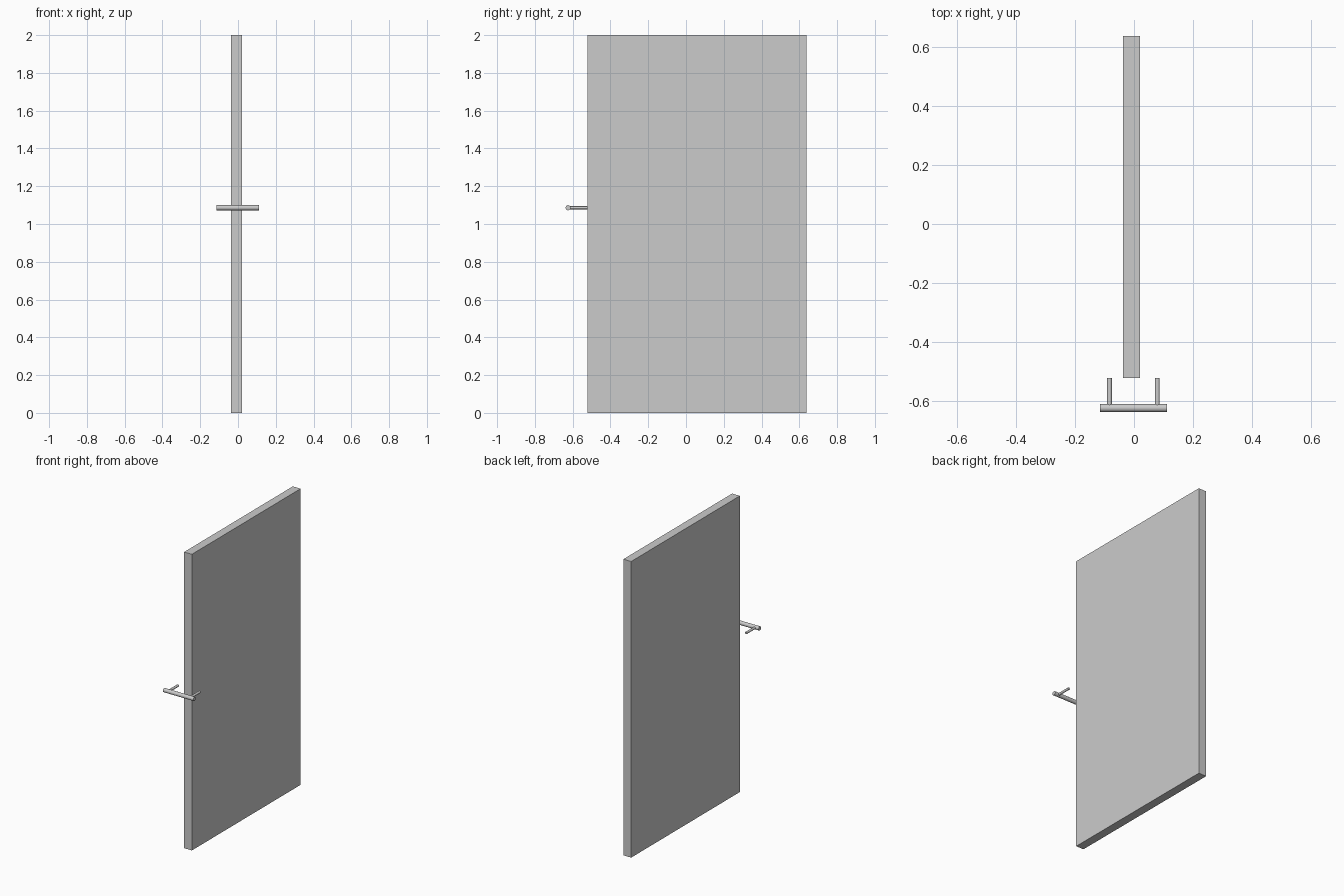
import bpy
import math

cube = bpy.data.objects.get("Cube")
if cube:
    bpy.data.objects.remove(cube, do_unlink=True)

GREY = (0.6, 0.6, 0.6, 1)
grey = bpy.data.materials.new("light grey")
grey.use_nodes = True
grey.diffuse_color = GREY
grey.node_tree.nodes["Principled BSDF"].inputs["Base Color"].default_value = GREY


def box(name, low, high):
    centre = [(a + b) / 2 for a, b in zip(low, high)]
    bpy.ops.mesh.primitive_cube_add(size=1, location=centre)
    ob = bpy.context.object
    ob.name = name
    ob.scale = [b - a for a, b in zip(low, high)]
    bpy.ops.object.transform_apply(location=False, rotation=False, scale=True)
    ob.data.materials.append(grey)


def rod(name, radius, length, centre, rotation):
    bpy.ops.mesh.primitive_cylinder_add(
        vertices=32, radius=radius, depth=length, location=centre, rotation=rotation)
    ob = bpy.context.object
    ob.name = name
    bpy.ops.object.shade_smooth_by_angle(angle=math.radians(40))
    ob.data.materials.append(grey)


# Door slab
box("door_panel", (-0.037, -0.522, 0), (0.021, 0.638, 2))

# Bar handle and its two mounting posts
BAR_Y, BAR_Z = -0.624, 1.086
DOOR_EDGE = -0.522
rod("handle_bar", 0.0135, 0.227, (-0.0015, BAR_Y, BAR_Z), (0, math.pi / 2, 0))
for name, x in (("right_handle_post", -0.083), ("left_handle_post", 0.079)):
    rod(name, 0.008, DOOR_EDGE - BAR_Y, (x, (DOOR_EDGE + BAR_Y) / 2, BAR_Z),
        (math.pi / 2, 0, 0))
